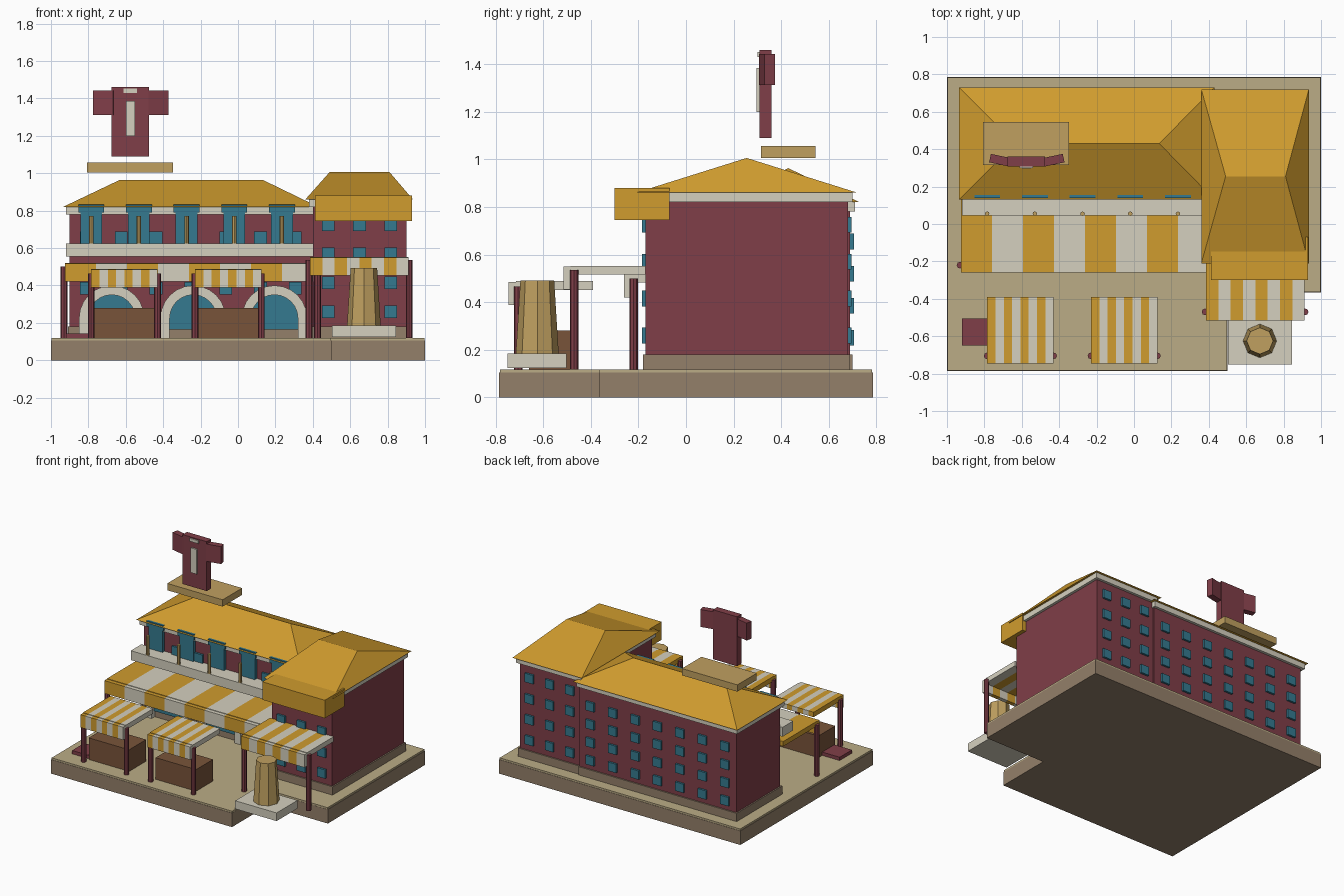
import bpy, bmesh, math
from mathutils import Matrix

if "Cube" in bpy.data.objects:
    bpy.data.objects.remove(bpy.data.objects["Cube"])


def mat(name, hexcol):
    m = bpy.data.materials.new(name)
    rgb = [int(hexcol[i:i + 2], 16) / 255 for i in (0, 2, 4)]
    m.diffuse_color = [((c + .055) / 1.055) ** 2.4 if c > .04 else c / 12.92 for c in rgb] + [1]
    m.use_nodes = True
    m.node_tree.nodes["Principled BSDF"].inputs["Base Color"].default_value = m.diffuse_color
    return m


RED, GOLD, WHITE = mat("red", "803E48"), mat("gold", "D09C2E"), mat("cream", "D5D0BF")
TEAL, TAN, STONE = mat("teal", "357A90"), mat("tan", "C0A060"), mat("stone", "94806A")
WOOD, PAVE = mat("wood", "79543A"), mat("paving", "BBAC86")


def finish(name, bm, m):
    bmesh.ops.recalc_face_normals(bm, faces=bm.faces)
    me = bpy.data.meshes.new(name)
    bm.to_mesh(me)
    bm.free()
    me.materials.append(m)
    ob = bpy.data.objects.new(name, me)
    bpy.context.collection.objects.link(ob)
    return ob


def add_box(bm, x0, x1, y0, y1, z0, z1):
    t = Matrix.Translation(((x0 + x1) / 2, (y0 + y1) / 2, (z0 + z1) / 2))
    bmesh.ops.create_cube(bm, size=1, matrix=t @ Matrix.Diagonal((x1 - x0, y1 - y0, z1 - z0, 1)))


def boxes(name, m, *dims):
    bm = bmesh.new()
    for d in dims:
        add_box(bm, *d)
    return finish(name, bm, m)


def prism(name, m, pts, depth):
    """Extrude a closed outline along a vector."""
    bm = bmesh.new()
    f = bm.faces.new([bm.verts.new(p) for p in pts])
    r = bmesh.ops.extrude_face_region(bm, geom=[f])
    bmesh.ops.translate(bm, vec=depth, verts=[v for v in r["geom"] if isinstance(v, bmesh.types.BMVert)])
    return finish(name, bm, m)


def column(name, m, x, y, z0, z1, r0, r1=None, n=8):
    bm = bmesh.new()
    bmesh.ops.create_cone(bm, cap_ends=True, segments=n, radius1=r0, radius2=r1 or r0,
                          depth=z1 - z0, matrix=Matrix.Translation((x, y, (z0 + z1) / 2)))
    return finish(name, bm, m)


def hip_roof(name, x0, x1, y0, y1, z, ridge0, ridge1, zr):
    bm = bmesh.new()
    c = [bm.verts.new((x, y, z)) for x, y in ((x0, y0), (x1, y0), (x1, y1), (x0, y1))]
    a, b = (bm.verts.new((x, (y0 + y1) / 2, zr)) for x in (ridge0, ridge1))
    for f in (c, (c[0], c[1], b, a), (c[1], c[2], b), (c[2], c[3], a, b), (c[3], c[0], a)):
        bm.faces.new(f)
    return finish(name, bm, GOLD)


def awning(name, x0, x1, y0, y1, top, n=8):
    """Flat striped canopy with a hanging front valance."""
    w = (x1 - x0) / n
    for k, (label, m) in enumerate((("gold", GOLD), ("cream", WHITE))):
        dims = []
        for i in range(k, n, 2):
            a, b = x0 + i * w, x0 + (i + 1) * w
            dims += [(a, b, y0 + .03, y1, top - .037, top), (a, b, y0, y0 + .03, top - .1, top - .004)]
        boxes(f"{name}_{label}_stripes", m, *dims)


def windows(name, xs, y, zs):
    boxes(name, TEAL, *[(x - .034, x + .034, y - .015, y + .015, z - .033, z + .033) for x in xs for z in zs])


# Stepped base with a corner notch
outline = [(-1, -.785), (.5, -.785), (.5, -.365), (1, -.365), (1, .785), (-1, .785)]
prism("base", STONE, [(x, y, 0) for x, y in outline], (0, 0, .105))
prism("paving", PAVE, [(x * .997, y * .997, .105) for x, y in outline], (0, 0, .013))

# Main wing
boxes("main_plinth", STONE, (-.91, .4, .16, .7, .118, .18))
boxes("main_walls", RED, (-.9, .4, .17, .69, .18, .78))
boxes("main_cornice", WHITE, (-.92, .41, .15, .71, .78, .82))
hip_roof("main_roof", -.935, .43, .13, .73, .82, -.635, .135, .963)
main_x = [-.81 + .186 * i for i in range(7)]
windows("main_back_windows", main_x, .69, (.25, .385, .52, .655))
windows("main_front_windows", main_x, .17, (.385, .655))

# Corner tower
boxes("tower_plinth", STONE, (.39, .91, -.18, .69, .118, .18))
boxes("tower_walls", RED, (.4, .9, -.17, .68, .18, .82))
boxes("tower_cornice", WHITE, (.38, .92, -.19, .7, .82, .86))
hip_roof("tower_roof", .36, .935, -.21, .72, .86, .49, .81, 1.006)
boxes("tower_front_canopy", GOLD, (.412, .93, -.3, -.07, .745, .88))
tower_x, tower_z = (.483, .65, .817), (.26, .415, .57, .725)
windows("tower_back_windows", tower_x, .68, tower_z)
windows("tower_front_windows", tower_x, -.17, tower_z)

# Balcony with tall shutters and slim columns
boxes("balcony", WHITE, (-.92, .4, .045, .17, .555, .625))
for i in range(5):
    x = -.785 + .255 * i
    boxes(f"balcony_shutter_{i}", TEAL, (x - .058, x + .058, .145, .18, .625, .8),
          (x - .069, x + .069, .138, .168, .79, .832))
    column(f"balcony_column_{i}", TAN, x, .055, .625, .77, .012)

# Ground floor arches with glazing
ang = [math.pi * i / 12 for i in range(13)]
for i in range(3):
    cx = -.675 + .435 * i

    def arc(r, y):
        return [(cx + r, y, .12)] + [(cx + r * math.cos(a), y, .225 + r * math.sin(a)) for a in ang] + [(cx - r, y, .12)]
    prism(f"arch_{i}", WHITE, arc(.175, .12) + arc(.125, .12)[::-1], (0, .06, 0))
    glass = [(x, y, max(z, .165)) for x, y, z in arc(.125, .15)]
    prism(f"arch_glass_{i}", TEAL, glass, (0, .03, 0))

# Awnings and their posts
awning("main_awning", -.925, .4, -.26, .17, .52)
awning("tower_awning", .385, .912, -.515, -.17, .553)
for i, x in enumerate((-.785, -.23)):
    awning(f"stall_{i}_awning", x, x + .355, -.745, -.39, .488)
    boxes(f"stall_{i}_counter", WOOD, (x + .01, x + .345, -.66, -.46, .118, .28))
posts = [(-.93, -.22, .5), (.425, -.22, .5), (.38, -.47, .535), (.915, -.47, .535)]
posts += [(x, -.705, .465) for x in (-.785, -.43, -.23, .125)]
for i, (x, y, z) in enumerate(posts):
    column(f"awning_post_{i}", RED, x, y, .118, z, .018)

# Forecourt mat, pedestal and tapered monument
boxes("red_mat", RED, (-.92, -.74, -.65, -.505, .118, .143))
boxes("monument_pedestal", WHITE, (.502, .845, -.75, -.502, .124, .185))
column("monument", TAN, .673, -.625, .185, .492, .09, .071)

# Floating rooftop garment sign
boxes("sign_platform", TAN, (-.807, -.348, .315, .545, 1.005, 1.056))
boxes("sign_robe", RED, (-.675, -.475, .308, .36, 1.09, 1.46))
boxes("sign_trim", WHITE, (-.6, -.55, .297, .309, 1.2, 1.385), (-.612, -.54, .3, .312, 1.43, 1.452))
for label, s in (("left", -1), ("right", 1)):
    sleeve = boxes(f"sign_sleeve_{label}", RED, (-.055, .055, -.023, .023, -.065, .065))
    sleeve.location = (-.573 + s * .143, .341, 1.377)
    sleeve.rotation_euler.z = s * math.radians(12)
